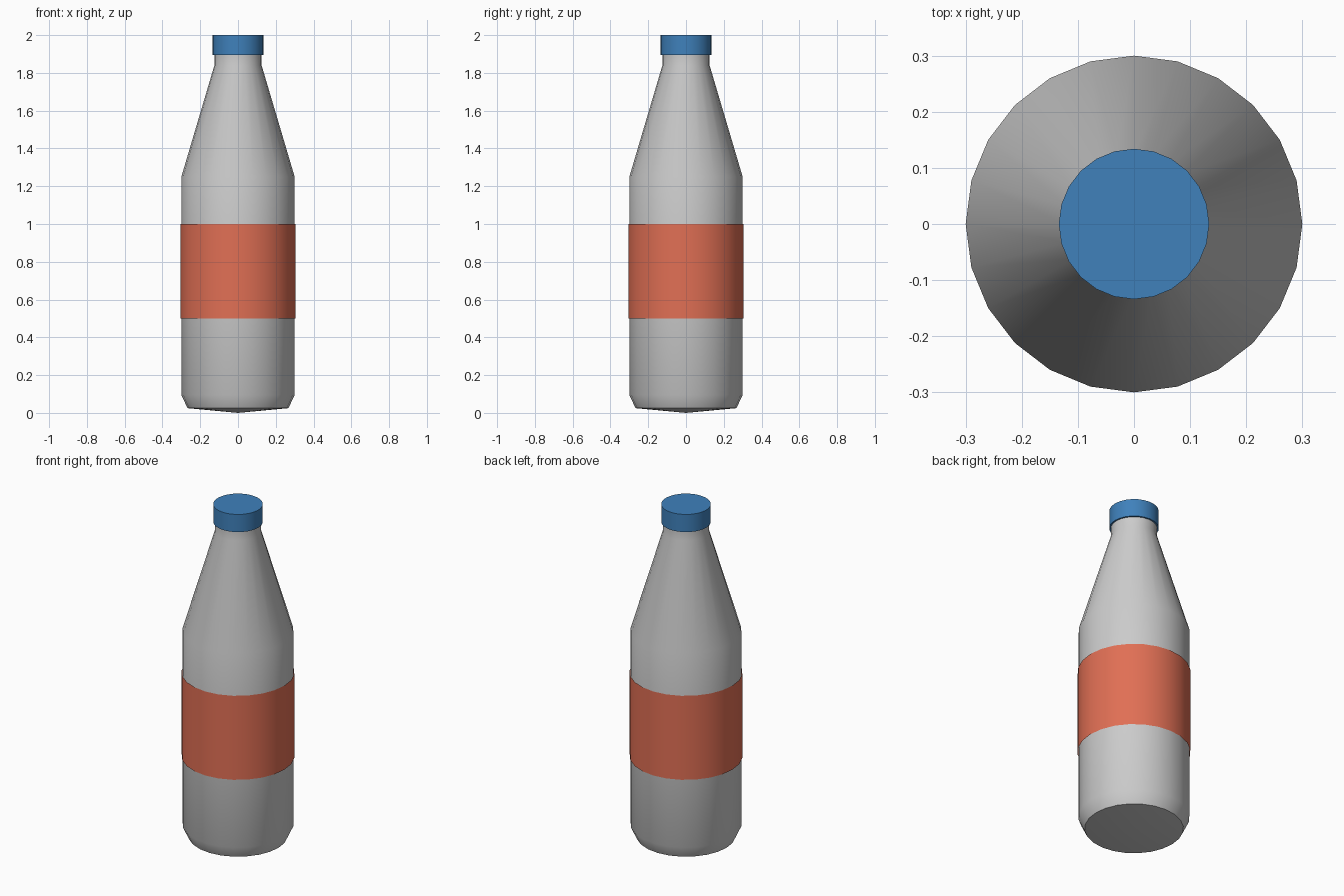
import bpy, bmesh, math

if "Cube" in bpy.data.objects:
    bpy.data.objects.remove(bpy.data.objects["Cube"])

SEGMENTS = 24


def lathe(name, profile, color=None):
    """Spin an (r, z) profile around the z axis."""
    bm = bmesh.new()
    verts = [bm.verts.new((r, 0, z)) for r, z in profile]
    edges = [bm.edges.new(pair) for pair in zip(verts, verts[1:])]
    bmesh.ops.spin(bm, geom=verts + edges, cent=(0, 0, 0), axis=(0, 0, 1),
                   angle=math.tau, steps=SEGMENTS, use_duplicate=False)
    bmesh.ops.remove_doubles(bm, verts=bm.verts, dist=1e-4)
    bmesh.ops.recalc_face_normals(bm, faces=bm.faces)
    # Open tubes must face outward too
    side = max(bm.faces, key=lambda f: f.calc_center_median().xy.length)
    if side.normal.xy.dot(side.calc_center_median().xy) < 0:
        bmesh.ops.reverse_faces(bm, faces=bm.faces)
    mesh = bpy.data.meshes.new(name)
    bm.to_mesh(mesh)
    bm.free()
    obj = bpy.data.objects.new(name, mesh)
    bpy.context.collection.objects.link(obj)
    if color:
        mat = bpy.data.materials.new(name + "_color")
        mat.diffuse_color = color
        mat.use_nodes = True
        mat.node_tree.nodes["Principled BSDF"].inputs["Base Color"].default_value = mat.diffuse_color
        mesh.materials.append(mat)
    bpy.ops.object.select_all(action='DESELECT')
    obj.select_set(True)
    bpy.context.view_layer.objects.active = obj
    bpy.ops.object.shade_smooth_by_angle(angle=math.radians(30))
    return obj


# Bottle body: shallow pointed base, chamfer, straight wall, tapered shoulder, neck
lathe("bottle_body", [(0, 0), (0.267, 0.025), (0.3, 0.095), (0.3, 1.25),
                      (0.125, 1.84), (0.125, 1.9)])

# Wrapped label: thin open band around the wall
lathe("label", [(0.305, 0.5), (0.305, 1.0)], (0.75, 0.16, 0.09, 1))

# Closed screw cap
lathe("cap", [(0, 1.895), (0.134, 1.895), (0.134, 2.0), (0, 2.0)],
      (0.05, 0.22, 0.5, 1))
